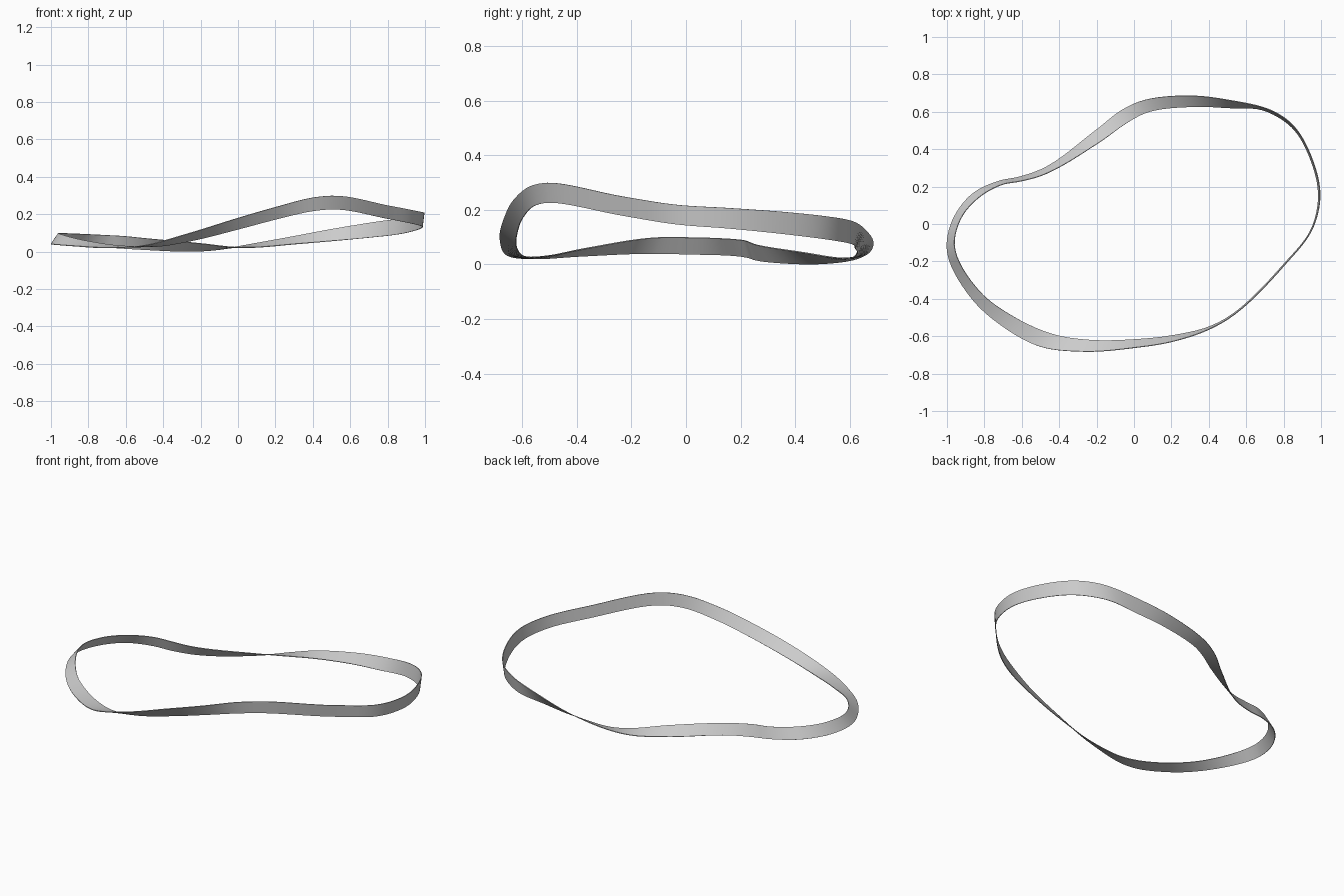
import bpy, bmesh
from mathutils import Vector

# Stations round the loop: outer edge xyz, inner edge xyz
S = [
    (.995, .15, .207, .986, .15, .132), (.957, -.02, .217, .951, -.02, .145),
    (.803, -.222, .247, .798, -.218, .176), (.50, -.51, .299, .497, -.502, .226),
    (.40, -.564, .289, .40, -.55, .217), (.20, -.63, .238, .20, -.597, .172),
    (0, -.662, .18, .01, -.617, .122), (-.27, -.682, .096, -.24, -.62, .06),
    (-.50, -.656, .034, -.435, -.588, .028), (-.70, -.55, .021, -.635, -.50, .032),
    (-.875, -.39, .03, -.825, -.36, .06), (-1, -.13, .04, -.96, -.11, .098),
    (-.97, .02, .037, -.925, .03, .098), (-.865, .16, .033, -.825, .145, .094),
    (-.72, .23, .024, -.70, .212, .088), (-.62, .25, .017, -.61, .228, .083),
    (-.50, .29, .01, -.50, .257, .072), (-.20, .505, .003, -.18, .44, .042),
    (-.06, .613, .017, -.03, .545, .025), (.03, .655, .033, .06, .592, .022),
    (.30, .686, .082, .32, .627, .042), (.50, .664, .12, .50, .621, .057),
    (.74, .605, .16, .71, .602, .076), (.855, .523, .175, .843, .518, .091),
    (.952, .35, .193, .942, .35, .112),
]
STEPS = 8
n = len(S)
pairs = [(Vector(s[:3]), Vector(s[3:])) for s in S]


def gap(i):
    a, b = pairs[i % n], pairs[(i + 1) % n]
    return ((a[0] + a[1] - b[0] - b[1]).length / 2) ** 0.85


def tangent(i, e):
    # Slope at a station, allowing for uneven spacing
    p, q, r = (pairs[(i + k) % n][e] for k in (-1, 0, 1))
    d0, d1 = gap(i - 1), gap(i)
    return ((q - p) / d0 * d1 + (r - q) / d1 * d0) / (d0 + d1)


def point(i, e, t):
    p, q, d = pairs[i][e], pairs[(i + 1) % n][e], gap(i)
    return (p * (2*t**3 - 3*t**2 + 1) + q * (3*t**2 - 2*t**3)
            + tangent(i, e) * d * (t**3 - 2*t**2 + t)
            + tangent(i + 1, e) * d * (t**3 - t**2))


# Twisting closed band
bm = bmesh.new()
rows = [[bm.verts.new(point(i, e, k / STEPS)) for e in (0, 1)]
        for i in range(n) for k in range(STEPS)]
for i, (a, b) in enumerate(rows):
    c, d = rows[(i + 1) % len(rows)]
    bm.faces.new((a, b, d, c)).smooth = True
mesh = bpy.data.meshes.new("twisted_band")
bm.to_mesh(mesh)
bm.free()
band = bpy.data.objects.new("twisted_band", mesh)
bpy.context.collection.objects.link(band)

# Hair-thin thickness, with crisp rims
solid = band.modifiers.new("thickness", 'SOLIDIFY')
solid.thickness = 0.004
solid.offset = 0
bpy.context.view_layer.objects.active = band
band.select_set(True)
bpy.ops.object.modifier_apply(modifier="thickness")
bpy.ops.object.shade_smooth_by_angle(angle=0.6)
